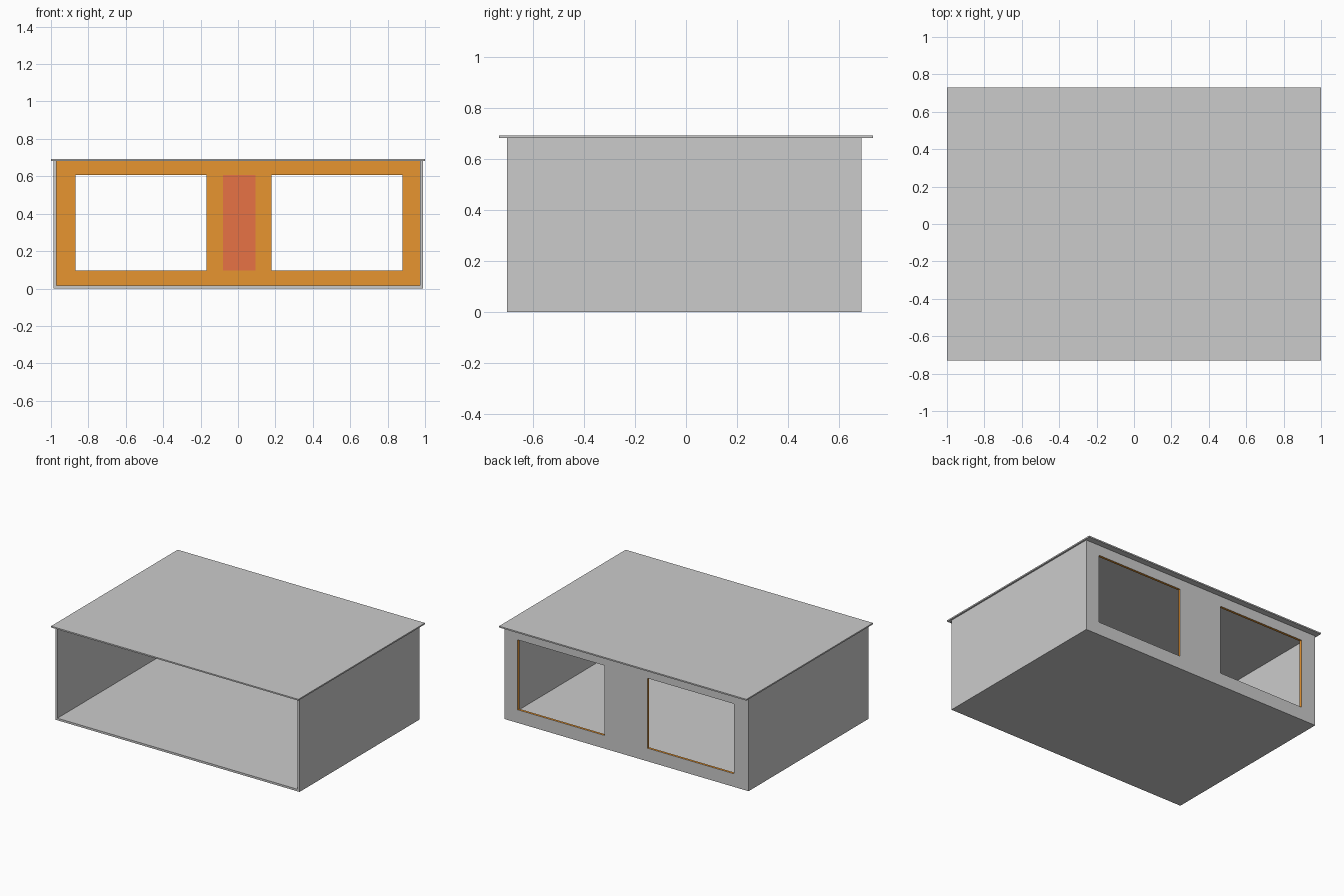
import bpy, bmesh
from mathutils import Vector

if "Cube" in bpy.data.objects:
    bpy.data.objects.remove(bpy.data.objects["Cube"])

FRONT, BACK, WALL = -0.70, 0.687, 0.018

# grid lines of the back wall seen from the front (x columns, z rows)
XS = [-0.987, -0.97, -0.869, -0.169, -0.08, 0.094, 0.179, 0.88, 0.972, 0.988]
ZS = [0.0, 0.015, 0.096, 0.607, 0.682]
WINDOWS = {(2, 2), (6, 2)}
RED_CELLS = {(4, 2)}


def material(name, colour):
    m = bpy.data.materials.new(name)
    m.diffuse_color = (*colour, 1)
    m.use_nodes = True
    m.node_tree.nodes["Principled BSDF"].inputs["Base Color"].default_value = m.diffuse_color
    return m


def add_object(name, bm, mats=()):
    mesh = bpy.data.meshes.new(name)
    bm.to_mesh(mesh)
    bm.free()
    for m in mats:
        mesh.materials.append(m)
    ob = bpy.data.objects.new(name, mesh)
    bpy.context.collection.objects.link(ob)
    return ob


def extrude(bm, faces, dy):
    r = bmesh.ops.extrude_face_region(bm, geom=faces)["geom"]
    verts = [g for g in r if isinstance(g, bmesh.types.BMVert)]
    bmesh.ops.translate(bm, verts=verts, vec=(0, dy, 0))
    bmesh.ops.delete(bm, geom=[f for f in faces if f.is_valid], context='FACES_ONLY')
    return [g for g in r if isinstance(g, bmesh.types.BMFace)]


# shell: back wall with two windows, then floor and sides drawn forward
bm = bmesh.new()
v = {(i, j): bm.verts.new((x, BACK, z)) for i, x in enumerate(XS) for j, z in enumerate(ZS)}
cells = [(i, j) for i in range(len(XS) - 1) for j in range(len(ZS) - 1)
         if (i, j) not in WINDOWS]


def quad(i, j):
    return bm.faces.new((v[i, j], v[i + 1, j], v[i + 1, j + 1], v[i, j + 1]))


outer = [quad(i, j) for i, j in cells]
copy = bmesh.ops.duplicate(bm, geom=outer)["geom"]
bmesh.ops.reverse_faces(bm, faces=outer)
inner = extrude(bm, [g for g in copy if isinstance(g, bmesh.types.BMFace)], -WALL)


def is_rim(f):
    c = f.calc_center_median()
    return c.x < XS[1] or c.x > XS[-2] or c.z < ZS[1]


extrude(bm, [f for f in inner if is_rim(f)], FRONT - (BACK - WALL))
bmesh.ops.remove_doubles(bm, verts=bm.verts, dist=1e-5)
bmesh.ops.recalc_face_normals(bm, faces=bm.faces)

# orange lining on the inner wall and window reveals, red panel between windows
for f in bm.faces:
    c = f.calc_center_median()
    inside = XS[1] < c.x < XS[-2] and ZS[1] < c.z < ZS[-1] - 1e-4
    if inside and BACK - WALL - 1e-4 < c.y < BACK - 1e-4:
        f.material_index = 1
        if abs(f.normal.y) > 0.5 and any(
                XS[i] < c.x < XS[i + 1] and ZS[j] < c.z < ZS[j + 1] for i, j in RED_CELLS):
            f.material_index = 2
bmesh.ops.dissolve_limit(bm, angle_limit=0.01, verts=bm.verts, edges=bm.edges,
                         delimit={'MATERIAL'})
add_object("shell", bm, (None, material("orange_lining", (0.8, 0.3, 0.03)),
                         material("red_panel", (0.8, 0.17, 0.06))))

# roof slab overhanging the shell
bm = bmesh.new()
bmesh.ops.create_cube(bm, size=1)
bmesh.ops.scale(bm, verts=bm.verts, vec=(2.0, 1.462, 0.01))
bmesh.ops.translate(bm, verts=bm.verts, vec=Vector((0, 0, 0.687)))
add_object("roof", bm)
